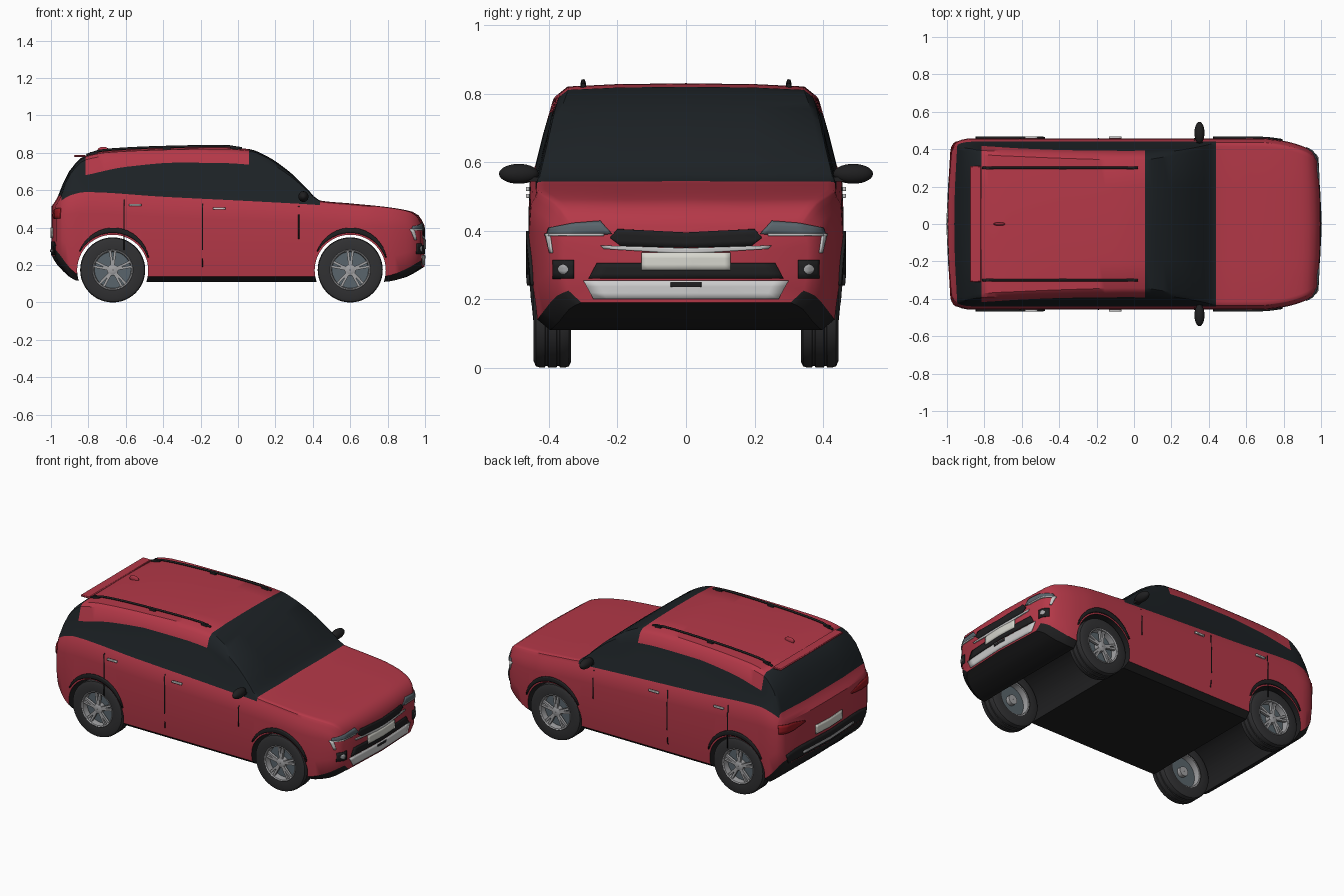
import bpy, bmesh, math
from mathutils import Vector, Matrix
from mathutils.bvhtree import BVHTree

if "Cube" in bpy.data.objects:
    bpy.data.objects.remove(bpy.data.objects["Cube"])


def material(name, col):
    m = bpy.data.materials.new(name)
    m.diffuse_color = (*col, 1)
    m.use_nodes = True
    m.node_tree.nodes["Principled BSDF"].inputs["Base Color"].default_value = m.diffuse_color
    return m


RED = material("red_paint", (0.46, 0.04, 0.065))
GLASS = material("dark_glass", (0.012, 0.016, 0.019))
TRIM = material("black_trim", (0.014, 0.014, 0.015))
RUBBER = material("rubber", (0.03, 0.03, 0.032))
SILVER = material("silver", (0.62, 0.62, 0.63))
ALLOY = material("alloy", (0.36, 0.36, 0.37))
PLATE = material("plate_white", (0.68, 0.68, 0.62))
LAMP = material("lamp_grey", (0.10, 0.13, 0.15))
TAIL = material("tail_red", (0.30, 0.01, 0.015))


def add_mesh(name, bm, *mats):
    bmesh.ops.recalc_face_normals(bm, faces=bm.faces)
    me = bpy.data.meshes.new(name)
    bm.to_mesh(me)
    bm.free()
    for m in mats:
        me.materials.append(m)
    ob = bpy.data.objects.new(name, me)
    bpy.context.collection.objects.link(ob)
    return ob


def interp(keys, x):
    """Smooth monotone curve through (x, value) keys."""
    if x <= keys[0][0]:
        return keys[0][1]
    if x >= keys[-1][0]:
        return keys[-1][1]
    d = [(b[1] - a[1]) / (b[0] - a[0]) for a, b in zip(keys, keys[1:])]
    s = [d[0]] + [2 * a * b / (a + b) if a * b > 0 else 0 for a, b in zip(d, d[1:])] + [d[-1]]
    i = next(i for i in range(len(d)) if x <= keys[i + 1][0])
    h = keys[i + 1][0] - keys[i][0]
    t = (x - keys[i][0]) / h
    return ((1 + 2 * t) * (1 - t) ** 2 * keys[i][1] + t * (1 - t) ** 2 * h * s[i]
            + t * t * (3 - 2 * t) * keys[i + 1][1] + t * t * (t - 1) * h * s[i + 1])


# Body outline curves along the length
BOTTOM = [(-1, .25), (-.97, .2), (-.86, .115), (-.8, .11), (.78, .11), (.9, .135), (1, .19)]
SILL = [(-1, .28), (-.86, .15), (-.8, .14), (.78, .14), (.9, .175), (1, .225)]
WIDTH = [(-1, .405), (-.985, .43), (-.95, .448), (-.88, .458), (.68, .458), (.8, .445),
         (.9, .42), (.97, .39), (1, .355)]
BELT = [(-1, .49), (-.97, .54), (-.9, .575), (-.82, .59), (-.4, .565), (.1, .54), (.45, .52),
        (.6, .507), (.8, .485), (.93, .46), (.98, .43), (1, .40)]
TOP = [(-1, .515), (-.97, .56), (-.955, .6), (-.9, .71), (-.82, .785), (-.7, .81), (-.4, .825),
       (-.1, .83), (.06, .82), (.15, .785), (.275, .70), (.36, .62), (.44, .545), (.6, .53),
       (.8, .51), (.93, .487), (.97, .465), (.99, .435), (1, .415)]
WINDOW = [(-.82, .68), (-.6, .725), (-.3, .75), (.06, .755)]
LEAN = [(0, 0), (.12, .03), (.22, .055), (.26, .07), (.29, .085)]


def section(x):
    zb, zs, w, belt, top = (interp(k, x) for k in (BOTTOM, SILL, WIDTH, BELT, TOP))
    h, wb = top - belt, w - .018
    k = min(1, h / .25)
    z7 = min(interp(WINDOW, x), belt + .7 * h)
    pts = [(0, zb), (w - .05, zb), (w - .012, zs), (w, zs + .3 * (belt - zs)),
           (w, zs + .75 * (belt - zs)), (w - .004, belt - .025), (wb, belt)]
    pts += [(wb - interp(LEAN, z - belt) - e, z) for z, e in
            ((z7, 0), (top - .03 * k, .004), (top - .009 * k, .022))]
    pts += [(wb * .45, top - .002), (0, top)]
    full = pts + [(-y, z) for y, z in pts[-2:0:-1]]
    bow = .022 * max(0, (abs(x) - .8) / .2) ** 2
    return [Vector(((x - math.copysign(bow * (y / .4) ** 2, x)) * .996, y, z)) for y, z in full]


# Body shell lofted from cross sections
xs = sorted({round(-1 + i / 32, 4) for i in range(65)} | {-.985, -.965, -.82, .06, .44, .985})
bm = bmesh.new()
rings = [[bm.verts.new(p) for p in section(x)] for x in xs]
n = len(rings[0])
for i, (a, b) in enumerate(zip(rings, rings[1:])):
    mid = (xs[i] + xs[i + 1]) / 2
    for j in range(n):
        f = bm.faces.new((a[j], a[(j + 1) % n], b[(j + 1) % n], b[j]))
        row = min(j, n - 1 - j)
        if row < 2:
            f.material_index = 2
        elif row >= 6 and -.965 < mid < .44 and (row == 6 or not -.82 < mid < .06):
            f.material_index = 1
for ring, x, z in ((rings[0], -.996, .38), (rings[-1], .996, .31)):
    c = bm.verts.new((x, 0, z))
    for j in range(n):
        bm.faces.new((ring[j], ring[(j + 1) % n], c))
bmesh.ops.recalc_face_normals(bm, faces=bm.faces)
tree = BVHTree.FromBMesh(bm)
body = add_mesh("body", bm, RED, GLASS, TRIM)

# Wheel wells cut right through
AXLES = (-.67, .60)
for ax in AXLES:
    bm = bmesh.new()
    bmesh.ops.create_cone(bm, cap_ends=True, segments=64, radius1=.19, radius2=.19, depth=1.4,
                          matrix=Matrix.Translation((ax, 0, .172)) @ Matrix.Rotation(math.pi / 2, 4, 'X'))
    cutter = add_mesh("well_cutter", bm, TRIM)
    cutter.hide_render = True
    mod = body.modifiers.new("well", 'BOOLEAN')
    mod.operation, mod.object, mod.solver = 'DIFFERENCE', cutter, 'EXACT'
    mod.material_mode = 'TRANSFER'
    bpy.context.view_layer.objects.active = body
    bpy.ops.object.modifier_apply(modifier="well")
    bpy.data.objects.remove(cutter)


def panel(name, mat, upper, lower, axis='x', sign=1, mirror=False, cols=14, off=.002, thick=.006):
    """Thin panel between two outlines, projected onto the body."""
    def at(line, t):
        t *= len(line) - 1
        i = min(int(t), len(line) - 2)
        return Vector(line[i]).lerp(Vector(line[i + 1]), t - i)
    for m in ((1, -1) if mirror else (1,)):
        sg = sign * m if axis == 'y' else sign
        d = Vector((-sg, 0, 0)) if axis == 'x' else Vector((0, -sg, 0))
        bm, grid = bmesh.new(), []
        for r in range(4):
            line = []
            for c in range(cols + 1):
                u, v = at(upper, c / cols).lerp(at(lower, c / cols), r / 3)
                o = Vector((sg * 2, u * m, v)) if axis == 'x' else Vector((u, sg * 2, v))
                hit = tree.ray_cast(o, d)[0] or tree.find_nearest(o + d * 1.05)[0]
                line.append(bm.verts.new(hit - d * off))
            grid.append(line)
        for a, b in zip(grid, grid[1:]):
            for c in range(cols):
                bm.faces.new((a[c], a[c + 1], b[c + 1], b[c]))
        s = add_mesh(name, bm, mat).modifiers.new("thickness", 'SOLIDIFY')
        s.thickness, s.offset = thick, 0


def rect(u0, u1, v0, v1):
    return [(u0, v1), (u1, v1)], [(u0, v0), (u1, v0)]


# Front face
panel("grille", TRIM, [(-.22, .382), (-.2, .405), (0, .395), (.2, .405), (.22, .382)],
      [(-.22, .378), (-.19, .355), (0, .35), (.19, .355), (.22, .378)], cols=16)
panel("chrome_bar", SILVER, [(-.25, .357), (0, .349), (.25, .357)],
      [(-.24, .347), (0, .332), (.24, .347)])
panel("lower_grille", TRIM, [(-.26, .306), (.26, .306)], [(-.285, .26), (.285, .26)])
panel("skid_plate", SILVER, [(-.30, .255), (.30, .255)], [(-.27, .2), (.27, .2)])
panel("front_plate", PLATE, *rect(-.13, .13, .285, .336), off=.005)
panel("tow_slot", TRIM, *rect(-.045, .045, .235, .25), off=.004)
panel("headlight", LAMP, [(.25, .428), (.33, .422), (.40, .408)],
      [(.215, .39), (.33, .388), (.405, .39)], mirror=True)
panel("light_bar", SILVER, *rect(.24, .41, .385, .392), off=.004, mirror=True)
panel("light_drop", SILVER, [(.398, .392), (.41, .392)], [(.39, .335), (.397, .335)],
      off=.004, mirror=True, cols=3)
panel("fog_surround", TRIM, *rect(.327, .388, .26, .314), mirror=True, cols=8)
ring = [[(.358 + .014 * math.cos(a), .287 + s * .014 * math.sin(a))
         for a in (math.pi * (1 - i / 8) for i in range(9))] for s in (1, -1)]
panel("fog_lamp", ALLOY, *ring, mirror=True, cols=8, off=.005)

# Rear face
panel("tail_light", TAIL, [(.23, .468), (.34, .495), (.44, .505)],
      [(.23, .46), (.34, .445), (.44, .45)], sign=-1, mirror=True, off=.004)
panel("rear_plate", PLATE, *rect(-.13, .13, .345, .40), sign=-1, off=.004)
panel("rear_bumper_trim", TRIM, [(-.40, .31), (-.3, .325), (.3, .325), (.40, .31)],
      [(-.38, .255), (-.3, .255), (.3, .255), (.38, .255)], sign=-1)
panel("rear_skid_strip", ALLOY, *rect(-.25, .25, .27, .283), sign=-1, off=.005)

# Sides: door gaps, handles, arch flares
for x, lo, hi in ((-.61, .28, .55), (-.19, .19, .53), (.325, .34, .515)):
    panel("door_gap", TRIM, *rect(x - .003, x + .003, lo, hi), axis='y', mirror=True,
          cols=2, off=0, thick=.003)
for x, z in ((-.55, .522), (-.10, .502)):
    panel("door_handle", SILVER, *rect(x - .033, x + .033, z - .006, z + .005), axis='y',
          mirror=True, cols=4, off=.007, thick=.01)
for ax in AXLES:
    arc = [math.radians(150 - 130 * i / 16) for i in range(17)]
    edge = [[(ax + r(i) * math.cos(a), .172 + r(i) * math.sin(a)) for i, a in enumerate(arc)]
            for r in (lambda i: .206 + .022 * math.sin(math.pi * i / 16), lambda i: .2)]
    panel("arch_flare", TRIM, *edge, axis='y', mirror=True, cols=16, off=.003, thick=.012)


def ellipsoid(name, mat, loc, size):
    bm = bmesh.new()
    bmesh.ops.create_uvsphere(bm, u_segments=24, v_segments=14, radius=1,
                              matrix=Matrix.Translation(loc) @ Matrix.Diagonal((*size, 1)))
    return add_mesh(name, bm, mat)


def box(bm, loc, size, rot=Matrix()):
    bmesh.ops.create_cube(bm, size=1, matrix=rot @ Matrix.Translation(loc) @ Matrix.Diagonal((*size, 1)))


# Mirrors and roof rails
for s in (1, -1):
    ellipsoid("door_mirror", TRIM, (.35, s * .488, .566), (.027, .058, .029))
    bm = bmesh.new()
    box(bm, (.35, s * .44, .55), (.03, .05, .014))
    add_mesh("mirror_arm", bm, TRIM)
    cu = bpy.data.curves.new("roof_rail", 'CURVE')
    cu.dimensions, cu.bevel_depth, cu.bevel_resolution, cu.use_fill_caps = '3D', .0065, 2, True
    sp = cu.splines.new('POLY')
    sp.points.add(12)
    for i, p in enumerate(sp.points):
        x = -.81 + .83 * i / 12
        p.co = (x, s * .3, interp(TOP, x) + (0 if i in (0, 12) else .006), 1)
    cu.materials.append(TRIM)
    bpy.context.collection.objects.link(bpy.data.objects.new("roof_rail", cu))
    bm = bmesh.new()
    for x in (-.77, -.38, -.02):
        box(bm, (x, s * .3, interp(TOP, x) - .003), (.04, .016, .018))
    add_mesh("rail_feet", bm, TRIM)

# Spoiler and roof fin
bm = bmesh.new()
box(bm, (-.847, 0, .783), (.06, .62, .012))
sp = add_mesh("spoiler", bm, RED)
sp.modifiers.new("soft", 'BEVEL').width = .004
ellipsoid("roof_fin", RED, (-.72, 0, .812), (.032, .009, .02))


def revolve(name, mat, profile, seg=48):
    bm = bmesh.new()
    rows = [[bm.verts.new((r * math.cos(t), y, r * math.sin(t)))
             for t in (2 * math.pi * i / seg for i in range(seg))] for r, y in profile]
    for a, b in zip(rows, rows[1:] + rows[:1]):
        for i in range(seg):
            bm.faces.new((a[i], a[(i + 1) % seg], b[(i + 1) % seg], b[i]))
    return add_mesh(name, bm, mat)


# Wheel parts, built once about the y axis (outside at +y) and copied
parts = [
    revolve("tire", RUBBER, [(.108, -.055), (.155, -.055), (.17, -.048), (.174, -.035), (.174, -.022),
                             (.169, -.02), (.169, -.014), (.174, -.012), (.174, .012), (.169, .014),
                             (.169, .02), (.174, .022), (.174, .035), (.17, .048), (.155, .055), (.108, .052)]),
    revolve("rim", ALLOY, [(.1, -.05), (.11, -.05), (.111, .05), (.106, .054), (.1, .05), (.097, .02)]),
    revolve("brake_disc", LAMP, [(.004, -.01), (.1, -.01), (.1, .012), (.004, .012)]),
    revolve("hub", ALLOY, [(.002, -.035), (.03, -.035), (.03, .042), (.02, .047), (.002, .047)], 24)]
bm = bmesh.new()
for k in range(5):
    for lean in (-.13, .13):
        rot = Matrix.Rotation(2 * math.pi * k / 5 + lean, 4, 'Y')
        box(bm, (0, .037, .062), (.013, .016, .085), rot)
parts.append(add_mesh("spokes", bm, ALLOY))
places = [(ax, s) for ax in AXLES for s in (1, -1)]
for ob in parts:
    for i, (ax, s) in enumerate(places):
        w = ob if i == 0 else ob.copy()
        if i:
            bpy.context.collection.objects.link(w)
        w.location = (ax, s * .39, .174)
        w.rotation_euler = (0, 0, 0 if s > 0 else math.pi)

# Smooth shading with crisp edges
bpy.ops.object.select_all(action='DESELECT')
for ob in bpy.context.scene.objects:
    if ob.type == 'MESH':
        ob.select_set(True)
bpy.context.view_layer.objects.active = body
bpy.ops.object.shade_smooth_by_angle(angle=math.radians(35))
